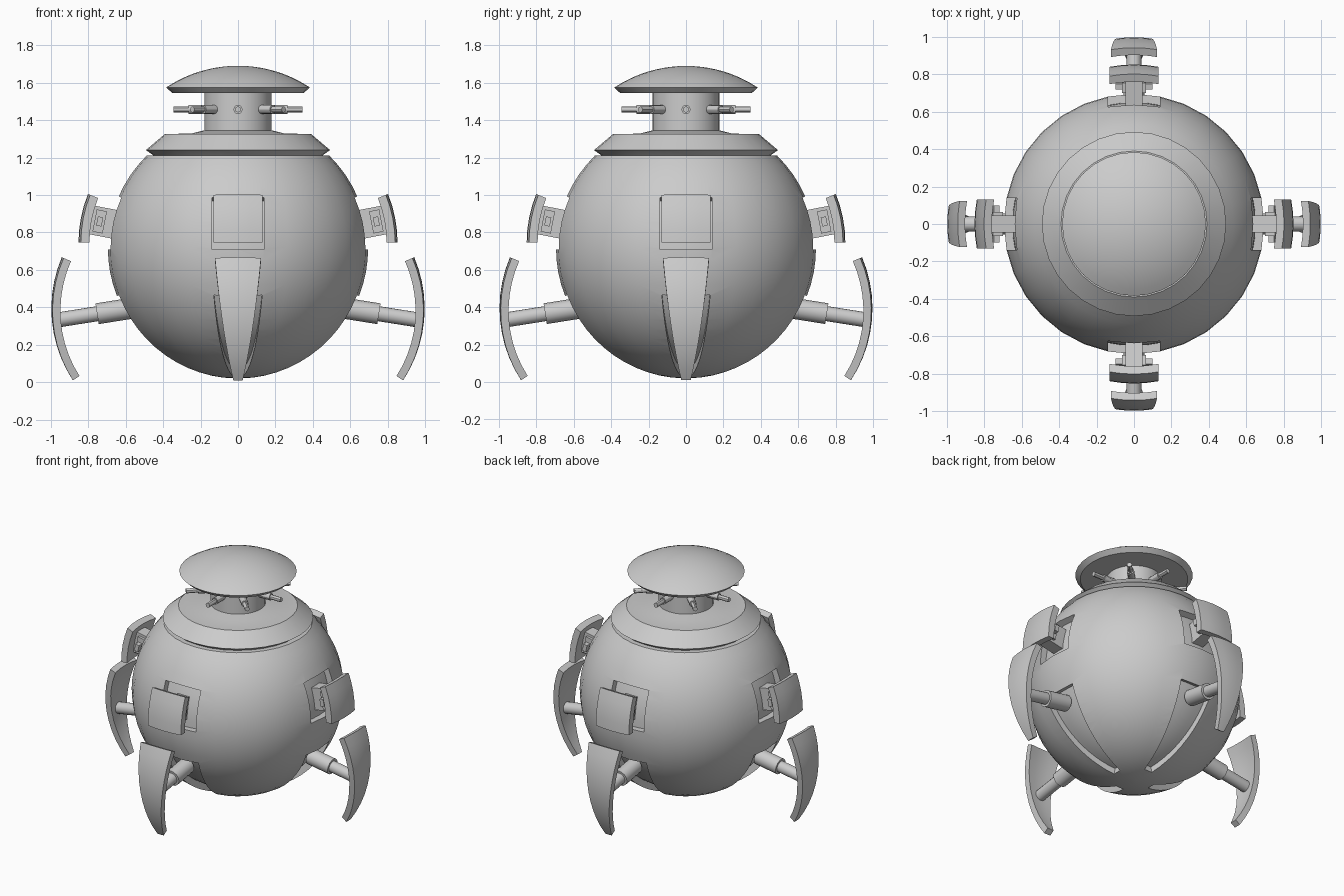
import bpy, bmesh
from math import sin, cos, radians, sqrt, pi
from mathutils import Matrix, Vector

if "Cube" in bpy.data.objects:
    bpy.data.objects.remove(bpy.data.objects["Cube"])

R, CZ = 0.695, 0.715          # body sphere


def finish(name, bm, M=Matrix(), angle=30):
    bmesh.ops.transform(bm, matrix=M, verts=bm.verts)
    bmesh.ops.recalc_face_normals(bm, faces=bm.faces)
    me = bpy.data.meshes.new(name)
    bm.to_mesh(me)
    bm.free()
    ob = bpy.data.objects.new(name, me)
    bpy.context.collection.objects.link(ob)
    smooth(ob, angle)
    return ob


def smooth(ob, angle=30):
    bpy.ops.object.select_all(action='DESELECT')
    ob.select_set(True)
    bpy.context.view_layer.objects.active = ob
    bpy.ops.object.shade_smooth_by_angle(angle=radians(angle))


def lathe(name, profile, seg=32):
    """Revolve (r, z) points about z; ends are capped."""
    bm = bmesh.new()
    rings = [[bm.verts.new((r * cos(2 * pi * k / seg), r * sin(2 * pi * k / seg), z))
              for k in range(seg)] for r, z in profile]
    for a, b in zip(rings, rings[1:]):
        for k in range(seg):
            n = (k + 1) % seg
            bm.faces.new((a[k], a[n], b[n], b[k]))
    bm.faces.new(rings[0])
    bm.faces.new(rings[-1])
    return finish(name, bm)


def patch(bm, M, c, r_out, r_in, e0, e1, width, nu, nv=4):
    """Solid piece of spherical shell centred on c=(x, z), from elevation e0 to e1."""
    def grid(rad):
        rows = []
        for i in range(nu + 1):
            t = i / nu
            e = radians(e0 + (e1 - e0) * t)
            row = []
            for j in range(nv + 1):
                y = width(t) * (2 * j / nv - 1)
                q = sqrt(rad * rad - y * y)
                row.append(bm.verts.new(M @ Vector((c[0] + q * cos(e), y, c[1] + q * sin(e)))))
            rows.append(row)
        return rows
    A, B = grid(r_out), grid(r_in)
    for g in (A, B):
        for i in range(nu):
            for j in range(nv):
                bm.faces.new((g[i][j], g[i + 1][j], g[i + 1][j + 1], g[i][j + 1]))
    for i in range(nu):
        for j in (0, nv):
            bm.faces.new((A[i][j], A[i + 1][j], B[i + 1][j], B[i][j]))
    for j in range(nv):
        for i in (0, nu):
            bm.faces.new((A[i][j], A[i][j + 1], B[i][j + 1], B[i][j]))


def rod(name, M, x0, x1, rad, seg=16):
    """Cylinder along local x."""
    bm = bmesh.new()
    bmesh.ops.create_cone(bm, cap_ends=True, segments=seg, radius1=rad, radius2=rad, depth=x1 - x0)
    return finish(name, bm, M @ Matrix.Translation(((x0 + x1) / 2, 0, 0)) @ Matrix.Rotation(pi / 2, 4, 'Y'))


def box(name, M, x0, x1, sy, sz):
    bm = bmesh.new()
    bmesh.ops.create_cube(bm, size=1)
    return finish(name, bm, M @ Matrix.Translation(((x0 + x1) / 2, 0, 0)) @ Matrix.Diagonal((x1 - x0, sy, sz, 1)))


def tilt(x, z, elev):
    return Matrix.Translation((x, 0, z)) @ Matrix.Rotation(-radians(elev), 4, 'Y')


def leg_width(t):             # wide at the top, narrow rounded taper to the foot
    return 0.123 - 0.055 * t - 0.043 * t * t


def flap_width(t):
    return 0.132


quarters = [Matrix.Rotation(k * pi / 2, 4, 'Z') for k in range(4)]

# spherical body, open under the collar
arc = [radians(-89 + i * 134.5 / 24) for i in range(25)]
body = lathe("body", [(R * cos(a), CZ + R * sin(a)) for a in arc])

# recesses the legs and flaps fold into
bm = bmesh.new()
for Q in quarters:
    patch(bm, Q, (0, CZ), 0.85, 0.65, -0.5, 23.5, lambda t: 0.14, 6)
    patch(bm, Q, (0, CZ), 0.85, 0.65, -21.5, -78, lambda t: leg_width(t) + 0.006, 12)
cutter = finish("recess_cutter", bm)
cutter.hide_render = True
mod = body.modifiers.new("recesses", 'BOOLEAN')
mod.operation, mod.solver, mod.object = 'DIFFERENCE', 'EXACT', cutter
bpy.context.view_layer.objects.active = body
bpy.ops.object.modifier_apply(modifier=mod.name)
bpy.data.objects.remove(cutter)
smooth(body)

# collar, neck and domed cap
lathe("collar", [(0.44, 1.2), (0.45, 1.21), (0.492, 1.24), (0.39, 1.326), (0.25, 1.328), (0.17, 1.348)])
lathe("neck", [(0.18, 1.33), (0.18, 1.56)])
dome = [radians(33.5 - i * 33 / 10) for i in range(11)]
lathe("cap", [(0.16, 1.545), (0.352, 1.545)] + [(R * sin(a), 1.69 - R + R * cos(a)) for a in dome])

# ring of nozzles round the neck
for k in range(8):
    M = Matrix.Rotation(k * pi / 4, 4, 'Z') @ Matrix.Translation((0, 0, 1.457))
    rod("nozzle_base", M, 0.16, 0.265, 0.024, 12)
    rod("nozzle_tip", M, 0.25, 0.345, 0.016, 12)

for Q in quarters:
    # upper flap on its hinged arm
    bm = bmesh.new()
    patch(bm, Q, (0.157, 0.745), R, R - 0.045, 0, 22, flap_width, 4)
    finish("upper_flap", bm, angle=20)
    M = Q @ tilt(0, CZ, 11)
    box("flap_arm", M, 0.62, 0.83, 0.09, 0.155)
    box("flap_hinge_plate", M, 0.725, 0.78, 0.13, 0.12)
    box("flap_hinge_pin", M, 0.738, 0.767, 0.2, 0.05)
    # landing leg: curved pad on a telescopic strut
    bm = bmesh.new()
    patch(bm, Q, (0.297, 0.394), 0.70, 0.658, 23, -33.3, leg_width, 10)
    finish("leg_pad", bm, angle=20)
    M = Q @ tilt(0.58, 0.393, -9)
    rod("leg_sleeve", M, 0, 0.175, 0.056)
    rod("leg_rod", M, 0.1, 0.385, 0.04)
